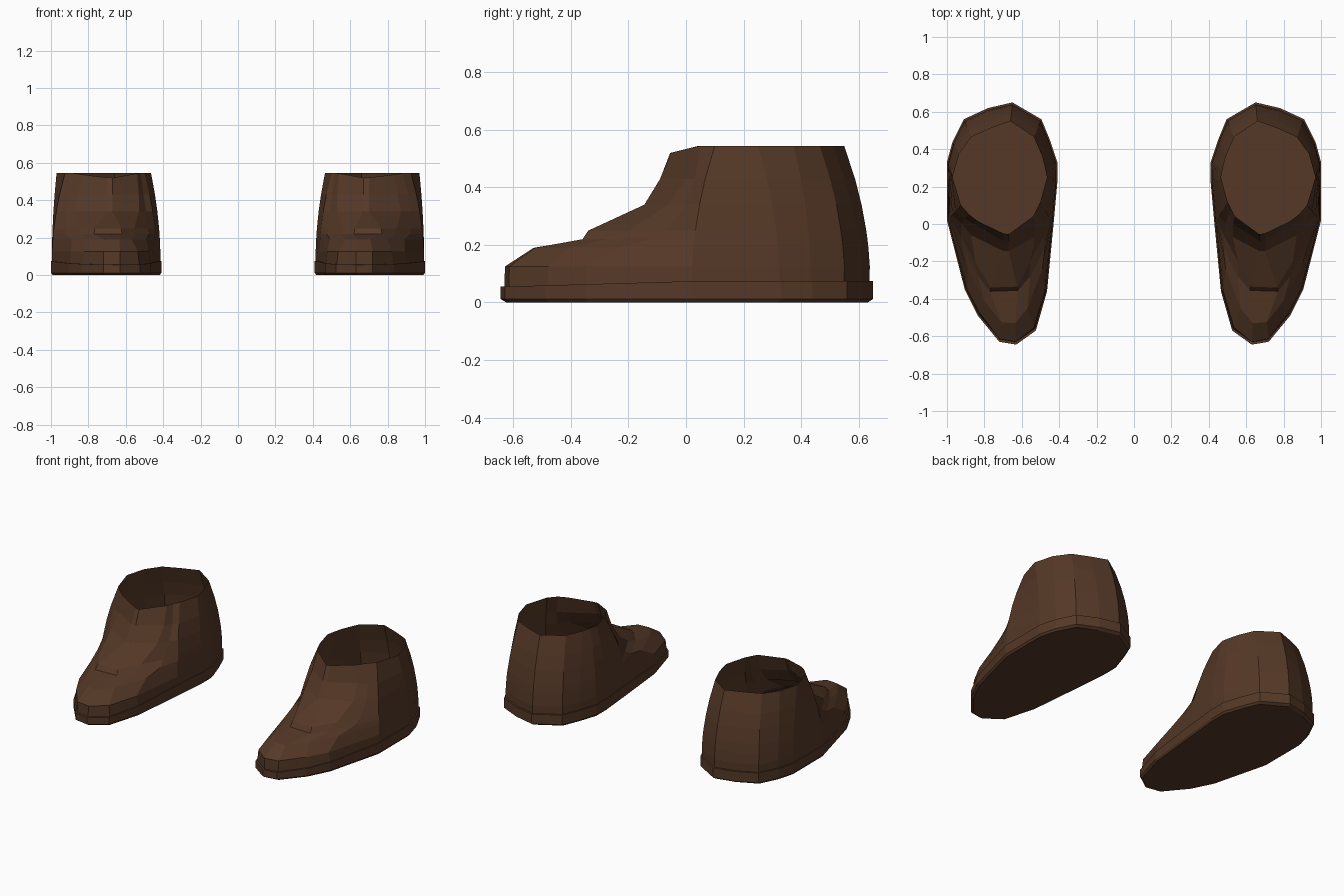
import bpy

if "Cube" in bpy.data.objects:
    bpy.data.objects.remove(bpy.data.objects["Cube"])

# Outlines of one shoe seen from above: heel, outer side, toe, inner side
BASE = [(.65, .65), (.78, .62), (.91, .56), (.97, .44), (1, .33), (1, .02),
        (.905, -.35), (.835, -.49), (.72, -.63), (.63, -.645), (.525, -.57),
        (.465, -.36), (.43, 0), (.41, .22), (.41, .33), (.45, .45), (.495, .56)]
COLLAR = [(.66, .55), (.77, .51), (.87, .465), (.935, .375), (.97, .25), (.925, .1),
          (.88, .05), (.835, .015), (.70, -.05), (.67, -.055), (.54, .04),
          (.52, .08), (.5, .12), (.465, .25), (.475, .3), (.49, .36), (.535, .465)]
# Front of the foot (points 6 to 11) at each height: toe box, tongue step, instep
FRONT = {
    .125: [(.892, -.35), (.822, -.48), (.72, -.615), (.63, -.63), (.535, -.555), (.477, -.36)],
    .19: [(.89, -.24), (.80, -.41), (.71, -.525), (.635, -.53), (.57, -.45), (.49, -.24)],
    .22: [(.92, -.12), (.835, -.28), (.77, -.36), (.62, -.355), (.555, -.28), (.475, -.12)],
    .25: [(.925, -.07), (.85, -.2), (.765, -.34), (.625, -.335), (.555, -.2), (.485, -.07)],
    .34: [(.92, 0), (.87, -.06), (.70, -.145), (.67, -.145), (.53, -.07), (.49, 0)],
    .43: [(.91, .03), (.855, 0), (.70, -.09), (.67, -.09), (.53, 0), (.505, .05)],
}
CX, CY = .69, .05

leather = bpy.data.materials.new("brown_leather")
leather.diffuse_color = (.09, .04, .02, 1)
leather.use_nodes = True
leather.node_tree.nodes["Principled BSDF"].inputs["Base Color"].default_value = leather.diffuse_color


def inset(points, s):
    return [(CX + (x - CX) * s, CY + (y - CY) * s) for x, y in points]


def sole_top(y):
    return .055 + .02 * min(1, max(0, (y + .64) / .69))


def loft(name, rings, cap=False):
    """Skin closed rings from bottom to top and mirror into a pair."""
    n = len(rings[0])
    verts = [p for r in rings for p in r]
    faces = []
    for k in range(len(rings) - 1):
        for i in range(n):
            j = (i + 1) % n
            faces.append((k * n + i, (k + 1) * n + i, (k + 1) * n + j, k * n + j))
    if cap:
        faces.append(tuple(range(n)))
    mesh = bpy.data.meshes.new(name)
    mesh.from_pydata(verts, [], faces)
    mesh.materials.append(leather)
    ob = bpy.data.objects.new(name, mesh)
    bpy.context.collection.objects.link(ob)
    mirror = ob.modifiers.new("pair", 'MIRROR')
    mirror.use_mirror_merge = False
    return ob


# Soles: closed underneath, with a narrow welt lip around the upper
lip = [(x, y, sole_top(y)) for x, y in inset(BASE, .98)]
loft("soles", [
    [(x, y, 0) for x, y in inset(BASE, .97)],
    [(x, y, .012) for x, y in BASE],
    [(x, y, sole_top(y)) for x, y in BASE],
    lip,
], cap=True)

# Uppers: open ankle shells with the instep drawn back level by level
low = inset(BASE, .985)
rings = [lip]
for z, front in FRONT.items():
    t = ((z - .06) / .485) ** 2
    ring = [(a + (c - a) * t, b + (d - b) * t) for (a, b), (c, d) in zip(low, COLLAR)]
    ring[6:12] = front
    rings.append([(x, y, z) for x, y in ring])
rings.append([(x, y, .52 + .025 * min(1, max(0, (y + .055) / .1))) for x, y in COLLAR])
loft("uppers", rings)
